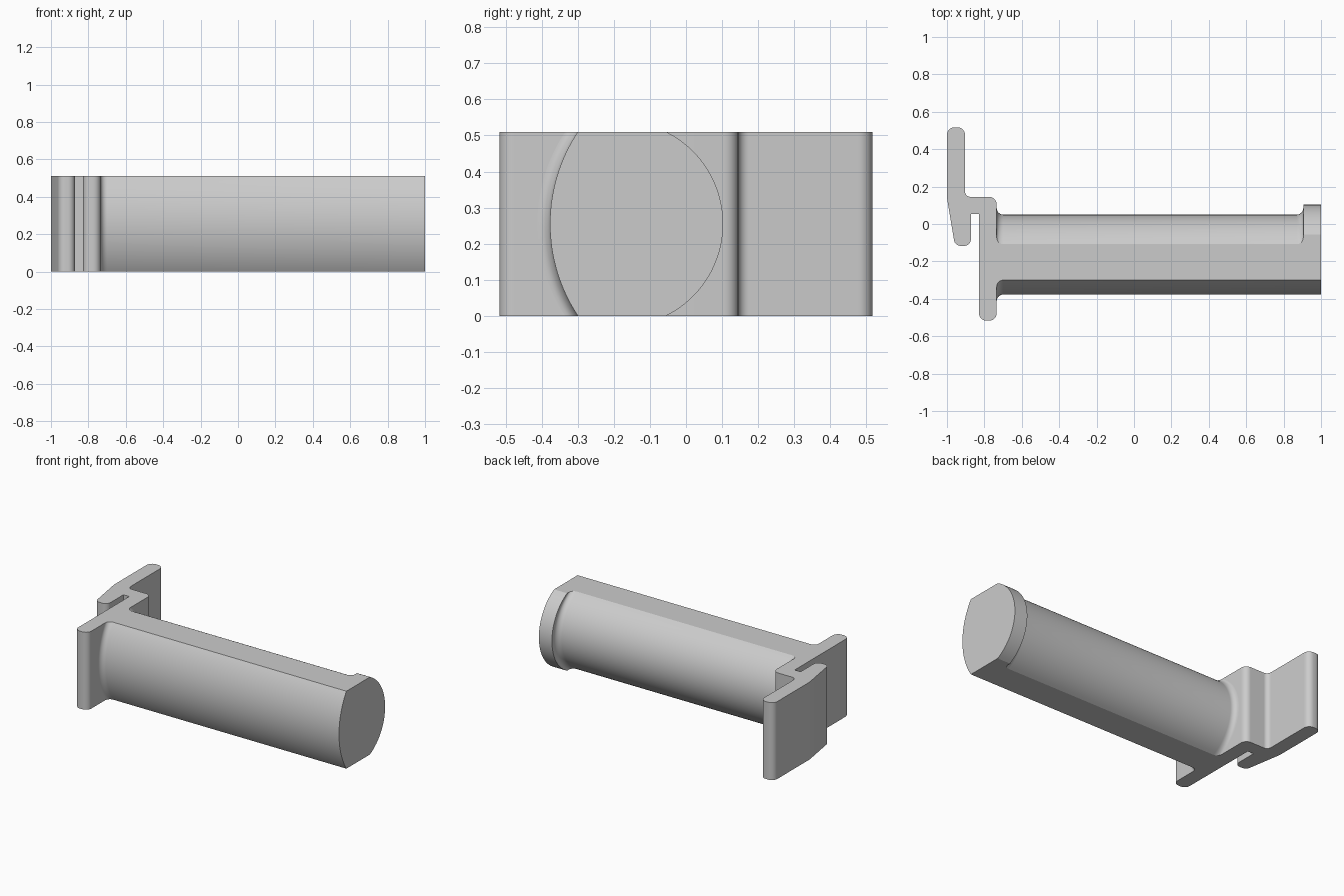
import bpy, bmesh, math
from mathutils import Vector

cube = bpy.data.objects.get("Cube")
if cube:
    bpy.data.objects.remove(cube, do_unlink=True)

HEIGHT = 0.51
MID = HEIGHT / 2
FACE_X = -0.734      # plate face the rod grows from
LIP_X = 0.905        # inner face of the end lip

grey = bpy.data.materials.new("plain grey")
grey.use_nodes = True
COLOUR = (0.6, 0.6, 0.6, 1)
grey.diffuse_color = COLOUR
grey.node_tree.nodes["Principled BSDF"].inputs["Base Color"].default_value = COLOUR


def finish(name, bm):
    bmesh.ops.recalc_face_normals(bm, faces=bm.faces)
    mesh = bpy.data.meshes.new(name)
    bm.to_mesh(mesh)
    bm.free()
    mesh.materials.append(grey)
    obj = bpy.data.objects.new(name, mesh)
    bpy.context.collection.objects.link(obj)
    bpy.ops.object.select_all(action='DESELECT')
    obj.select_set(True)
    bpy.context.view_layer.objects.active = obj
    bpy.ops.object.shade_smooth_by_angle(angle=math.radians(20))
    return obj


def loft(name, rings):
    """Skin a row of equal-length rings and cap both ends."""
    bm = bmesh.new()
    loops = [[bm.verts.new(p) for p in ring] for ring in rings]
    for a, b in zip(loops, loops[1:]):
        for i in range(len(a)):
            j = (i + 1) % len(a)
            bm.faces.new((a[i], a[j], b[j], b[i]))
    bm.faces.new(loops[0])
    bm.faces.new(loops[-1])
    return finish(name, bm)


def rounded(corners, steps=8):
    """Outline through (x, y, radius) corners, each rounded by an arc."""
    out = []
    for i, (x, y, r) in enumerate(corners):
        p = Vector((x, y))
        if r == 0:
            out.append(p)
            continue
        u = (Vector(corners[i - 1][:2]) - p).normalized()
        v = (Vector(corners[(i + 1) % len(corners)][:2]) - p).normalized()
        half = u.angle(v) / 2
        centre = p + (u + v).normalized() * r / math.sin(half)
        start = p + u * r / math.tan(half) - centre
        end = p + v * r / math.tan(half) - centre
        sweep = start.angle(end)
        for k in range(steps + 1):
            t = k / steps
            out.append(centre + (start * math.sin((1 - t) * sweep)
                                 + end * math.sin(t * sweep)) / math.sin(sweep))
    return out


# Plate with the hooked clip behind it, one outline pulled upward
outline = rounded([
    (-0.829, -0.517, 0.04), (FACE_X, -0.517, 0.04),
    (FACE_X, 0.145, 0.04), (-0.904, 0.145, 0.03),
    (-0.904, 0.517, 0.04), (-1.0, 0.517, 0.04),
    (-1.0, 0.14, 0.04), (-0.957, -0.117, 0.036),
    (-0.872, -0.117, 0.036), (-0.872, 0.053, 0), (-0.829, 0.053, 0)])
loft("clip_plate", [[(p.x, p.y, z) for p in outline] for z in (0, HEIGHT)])


def bow(edge_y, bulge, steps=32):
    """Arc in y and z from floor to top, bulging along y."""
    radius = (MID ** 2 + bulge ** 2) / (2 * abs(bulge))
    half = math.asin(MID / radius)
    sign = math.copysign(1, bulge)
    pts = []
    for k in range(steps + 1):
        a = half * (2 * k / steps - 1)
        pts.append((edge_y + sign * radius * (math.cos(a) - math.cos(half)),
                    MID + radius * math.sin(a)))
    return pts


def section(x, front=0.0, back=0.0):
    back_arc = [(x, y + back, z) for y, z in bow(-0.108, 0.158)]
    front_arc = [(x, y - front, z) for y, z in bow(-0.30, -0.077)]
    return back_arc + front_arc[::-1]


# Rod: flared root, straight shaft, flare up to a lip on the back side
FLARE = 0.035
STEPS = 8
angles = [math.pi / 2 * k / STEPS for k in range(STEPS + 1)]
rings = []
for a in angles:
    grow = FLARE * (1 - math.sin(a))
    rings.append(section(FACE_X + FLARE * (1 - math.cos(a)), grow, grow))
for a in reversed(angles):
    rings.append(section(LIP_X - FLARE * (1 - math.cos(a)), 0, FLARE * (1 - math.sin(a))))
rings += [section(LIP_X, 0, 0.053), section(1.0, 0, 0.053)]
loft("rod", rings)
